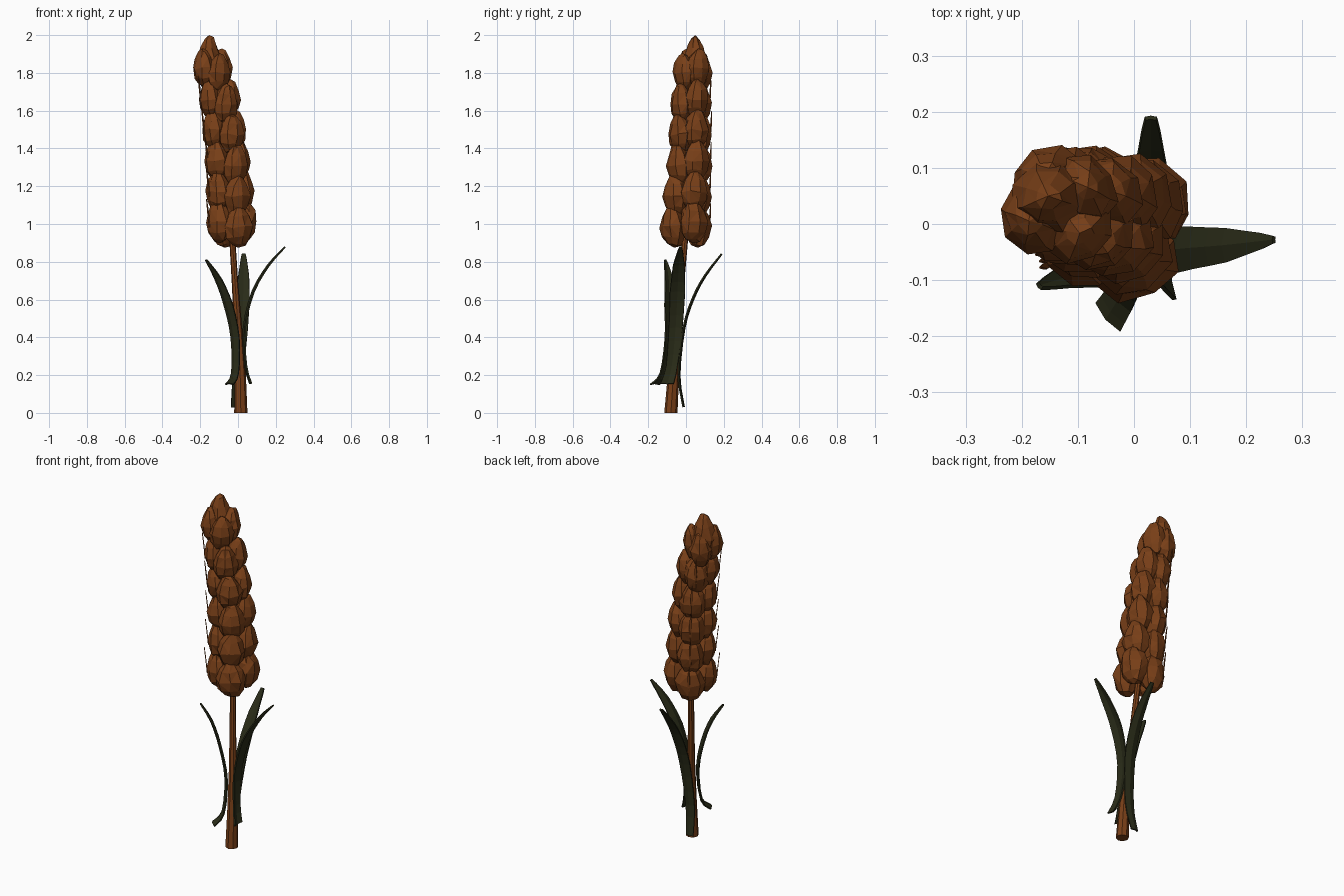
import bpy, bmesh, math, random
from mathutils import Vector, Matrix

if "Cube" in bpy.data.objects:
    bpy.data.objects.remove(bpy.data.objects["Cube"])

random.seed(4)


def material(name, color):
    m = bpy.data.materials.new(name)
    m.diffuse_color = color
    m.use_nodes = True
    m.node_tree.nodes["Principled BSDF"].inputs["Base Color"].default_value = m.diffuse_color
    return m


GRAIN = material("grain_brown", (0.19, 0.05, 0.009, 1))
LEAF = material("leaf_green", (0.022, 0.024, 0.009, 1))

# Centre line of the whole plant
AXIS = [(0.015, -0.08, 0), (0.01, -0.06, 0.3), (-0.01, -0.035, 0.6), (-0.03, -0.005, 0.9),
        (-0.04, 0.01, 1.15), (-0.058, 0.02, 1.4), (-0.095, 0.025, 1.65), (-0.14, 0.037, 1.85),
        (-0.16, 0.055, 2.0)]


def axis_at(z):
    for a, b in zip(AXIS, AXIS[1:]):
        if z <= b[2]:
            return Vector(a).lerp(Vector(b), (z - a[2]) / (b[2] - a[2]))
    return Vector(AXIS[-1])


def finish(bm, name, mat):
    bmesh.ops.recalc_face_normals(bm, faces=bm.faces)
    me = bpy.data.meshes.new(name)
    bm.to_mesh(me)
    bm.free()
    ob = bpy.data.objects.new(name, me)
    me.materials.append(mat)
    bpy.context.collection.objects.link(ob)
    return ob


def stem():
    bm = bmesh.new()
    rings = []
    for z, r in [(0, 0.035), (0.2, 0.03), (0.45, 0.022), (0.7, 0.017), (0.95, 0.016), (1.4, 0.016), (1.8, 0.012)]:
        c = axis_at(z)
        rings.append([bm.verts.new(c + Vector((r * math.cos(k * math.tau / 8), r * math.sin(k * math.tau / 8), 0)))
                      for k in range(8)])
    for a, b in zip(rings, rings[1:]):
        for k in range(8):
            bm.faces.new((a[k], a[(k + 1) % 8], b[(k + 1) % 8], b[k]))
    bm.faces.new(rings[0])
    bm.faces.new(rings[-1])
    finish(bm, "stem", GRAIN)


def kernel(name, pos, size, angle, tilt, point=0.25):
    # Faceted seed, pointed at the top, local +x facing outwards
    bm = bmesh.new()
    bmesh.ops.create_uvsphere(bm, u_segments=8, v_segments=6, radius=1)
    for v in bm.verts:
        if v.co.z > 0.1:
            v.co.x *= 1 - point * v.co.z
            v.co.y *= 1 - point * v.co.z
        if abs(v.co.z) < 0.95:
            v.co += Vector([random.uniform(-0.07, 0.07) for _ in range(3)])
    bmesh.ops.triangulate(bm, faces=bm.faces)
    bm.transform(Matrix.Translation(pos) @ Matrix.Rotation(angle, 4, 'Z')
                 @ Matrix.Rotation(tilt, 4, 'Y') @ Matrix.Diagonal((*size, 1)))
    finish(bm, name, GRAIN)


def blade(name, path, widths, side, mat, thickness, fold=0.0):
    # Smooth curved strip with a slight centre fold
    pts = [Vector(p) for p in path]
    side = Vector(side).normalized()
    bm = bmesh.new()
    rows, n = [], len(pts) - 1
    for i in range(n):
        p0, p1, p2, p3 = pts[max(i - 1, 0)], pts[i], pts[i + 1], pts[min(i + 2, n)]
        for s in range(4 if i == n - 1 else 3):
            t = s / 3
            c = 0.5 * (2 * p1 + (p2 - p0) * t + (2 * p0 - 5 * p1 + 4 * p2 - p3) * t * t
                       + (3 * p1 - p0 - 3 * p2 + p3) * t ** 3)
            w = widths[i] + (widths[i + 1] - widths[i]) * t
            out = (p2 - p1).cross(side).normalized()
            rows.append([bm.verts.new(c - side * w), bm.verts.new(c + out * w * fold),
                         bm.verts.new(c + side * w)])
    for a, b in zip(rows, rows[1:]):
        for k in range(2):
            bm.faces.new((a[k], a[k + 1], b[k + 1], b[k]))
    ob = finish(bm, name, mat)
    mod = ob.modifiers.new("thickness", 'SOLIDIFY')
    mod.thickness, mod.offset = thickness, 0


stem()

# Six tiers of four kernels, narrowing to the top
for row in range(6):
    t = row / 5
    for col in range(4):
        ang = math.radians(-60 + 90 * col + 4 * random.uniform(-1, 1))
        z = 1.0 + 0.163 * row + (0.012 if col % 2 else -0.012)
        r = 0.078 - 0.024 * t
        s = 1 - 0.16 * t
        d = Vector((math.cos(ang), math.sin(ang), 0))
        pos = axis_at(z) + d * r
        kernel(f"kernel_{row}_{col}", pos, (0.067 * s, 0.08 * s, 0.114 - 0.012 * t), ang, 0.06)
        # Fine bristles on the rear and left sides
        if col in (2, 3) and row < 5:
            b = axis_at(z) + d * (r + 0.06 * s)
            blade(f"bristle_{row}_{col}",
                  [b + Vector((0, 0, -0.03)), b + d * 0.008 + Vector((0, 0, 0.05)),
                   b + d * 0.012 + Vector((-0.005, 0, 0.12))],
                  [0.006, 0.006, 0.001], (-d.y, d.x, 0), GRAIN, 0.004)
kernel("tip_kernel", Vector((-0.153, 0.05, 1.87)), (0.066, 0.066, 0.13), 0.4, 0, 0.4)

# Three long leaves with flared bases
blade("right_leaf", [(0.072, -0.1, 0.155), (0.045, -0.075, 0.25), (0.038, -0.055, 0.45),
                     (0.085, -0.045, 0.64), (0.165, -0.038, 0.78), (0.25, -0.028, 0.878)],
      [0.035, 0.03, 0.036, 0.04, 0.03, 0.006], (0, 1, 0), LEAF, 0.008, 0.25)
blade("left_leaf", [(-0.045, -0.165, 0.15), (-0.015, -0.115, 0.21), (-0.015, -0.085, 0.4),
                    (-0.05, -0.085, 0.57), (-0.105, -0.09, 0.71), (-0.168, -0.11, 0.81)],
      [0.033, 0.028, 0.033, 0.036, 0.027, 0.006], (0.6, -0.7, 0), LEAF, 0.008, -0.25)
blade("back_leaf", [(-0.015, -0.015, 0.03), (0.0, -0.04, 0.2), (0.018, -0.015, 0.45),
                    (0.027, 0.035, 0.61), (0.03, 0.1, 0.73), (0.03, 0.188, 0.842)],
      [0.022, 0.028, 0.034, 0.034, 0.028, 0.01], (1, 0, 0), LEAF, 0.008, 0.25)
